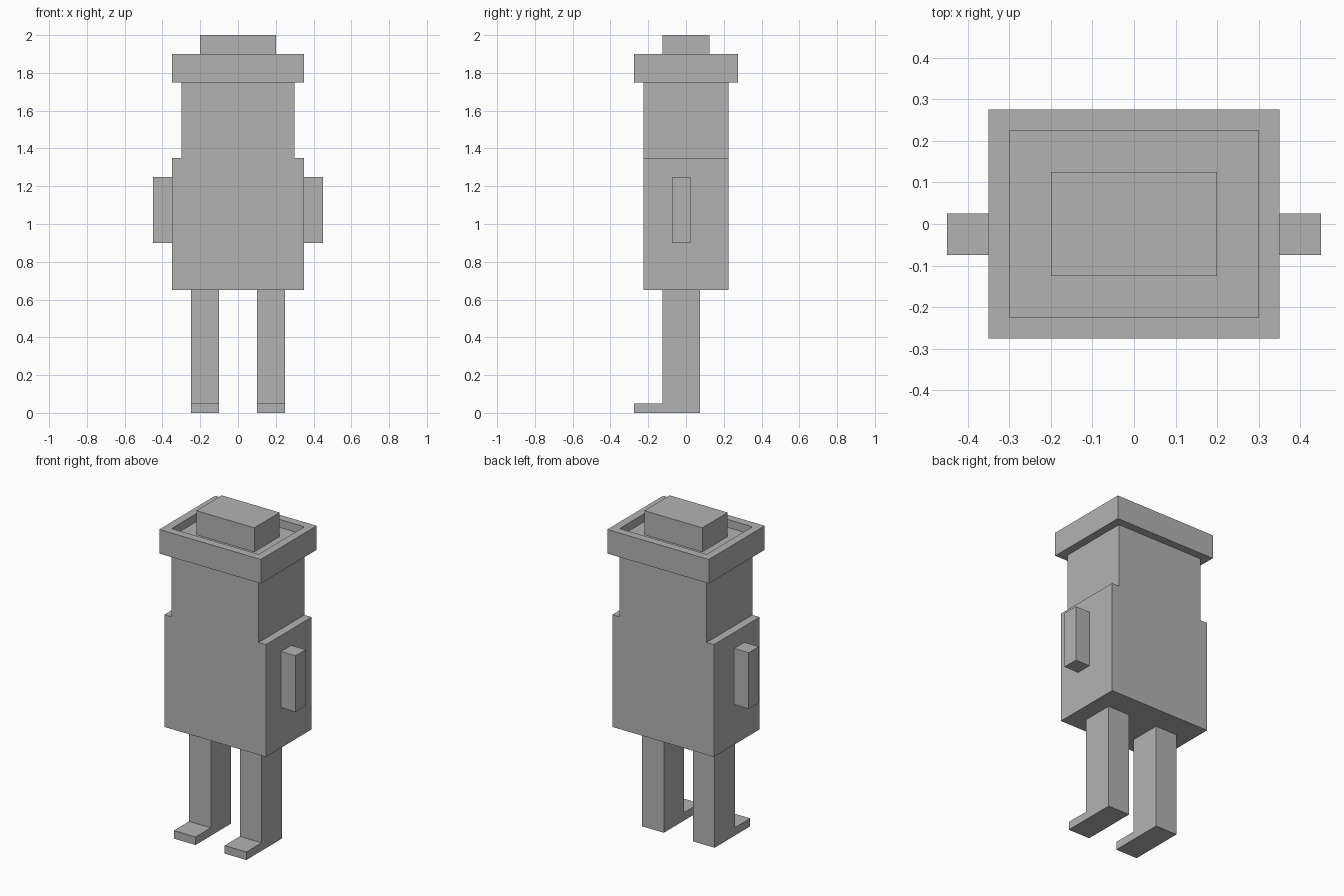
import bpy
import bmesh
from mathutils import Vector

if "Cube" in bpy.data.objects:
    bpy.data.objects.remove(bpy.data.objects["Cube"], do_unlink=True)

grey = bpy.data.materials.new("plain grey")
grey.use_nodes = True
colour = (0.45, 0.45, 0.45, 1)
grey.diffuse_color = colour
grey.node_tree.nodes["Principled BSDF"].inputs["Base Color"].default_value = colour


def finish(name, bm):
    bmesh.ops.recalc_face_normals(bm, faces=bm.faces)
    mesh = bpy.data.meshes.new(name)
    bm.to_mesh(mesh)
    bm.free()
    mesh.materials.append(grey)
    obj = bpy.data.objects.new(name, mesh)
    bpy.context.collection.objects.link(obj)
    return obj


def prism(name, outline, offset):
    """Extrude a closed outline along an offset vector."""
    bm = bmesh.new()
    face = bm.faces.new([bm.verts.new(p) for p in outline])
    new = bmesh.ops.extrude_face_region(bm, geom=[face])["geom"]
    verts = [v for v in new if isinstance(v, bmesh.types.BMVert)]
    bmesh.ops.translate(bm, verts=verts, vec=Vector(offset))
    return finish(name, bm)


def box(name, x, y, z):
    outline = [(x[0], y[0], z[0]), (x[1], y[0], z[0]),
               (x[1], y[1], z[0]), (x[0], y[1], z[0])]
    return prism(name, outline, (0, 0, z[1] - z[0]))


# Body with narrower head, one stepped silhouette
half = [(0.35, 0.65), (0.35, 1.35), (0.30, 1.35), (0.30, 1.75)]
silhouette = half + [(-x, z) for x, z in reversed(half)]
prism("body", [(x, -0.225, z) for x, z in silhouette], (0, 0.45, 0))

# Hat brim: a slab whose top is inset and sunk to leave a raised rim
brim = box("hat_brim", (-0.35, 0.35), (-0.275, 0.275), (1.75, 1.9))
bm = bmesh.new()
bm.from_mesh(brim.data)
bm.faces.ensure_lookup_table()
top = max(bm.faces, key=lambda f: f.calc_center_median().z)
bmesh.ops.inset_region(bm, faces=[top], thickness=0.05, use_even_offset=True)
sunk = bmesh.ops.extrude_face_region(bm, geom=[top])["geom"]
bmesh.ops.translate(bm, vec=(0, 0, -0.05),
                    verts=[v for v in sunk if isinstance(v, bmesh.types.BMVert)])
if top.is_valid:
    bmesh.ops.delete(bm, geom=[top], context="FACES_ONLY")
bmesh.ops.recalc_face_normals(bm, faces=bm.faces)
bm.to_mesh(brim.data)
bm.free()

# Hat crown standing in the recess
box("hat_crown", (-0.2, 0.2), (-0.125, 0.125), (1.85, 2.0))

# Legs with forward feet, and arms
leg_profile = [(-0.275, 0), (0.075, 0), (0.075, 0.65),
               (-0.125, 0.65), (-0.125, 0.05), (-0.275, 0.05)]
for side, s in (("left", 1), ("right", -1)):
    prism(side + "_leg", [(s * 0.1, y, z) for y, z in leg_profile], (s * 0.15, 0, 0))
    box(side + "_arm", sorted((s * 0.35, s * 0.45)), (-0.075, 0.025), (0.9, 1.25))
